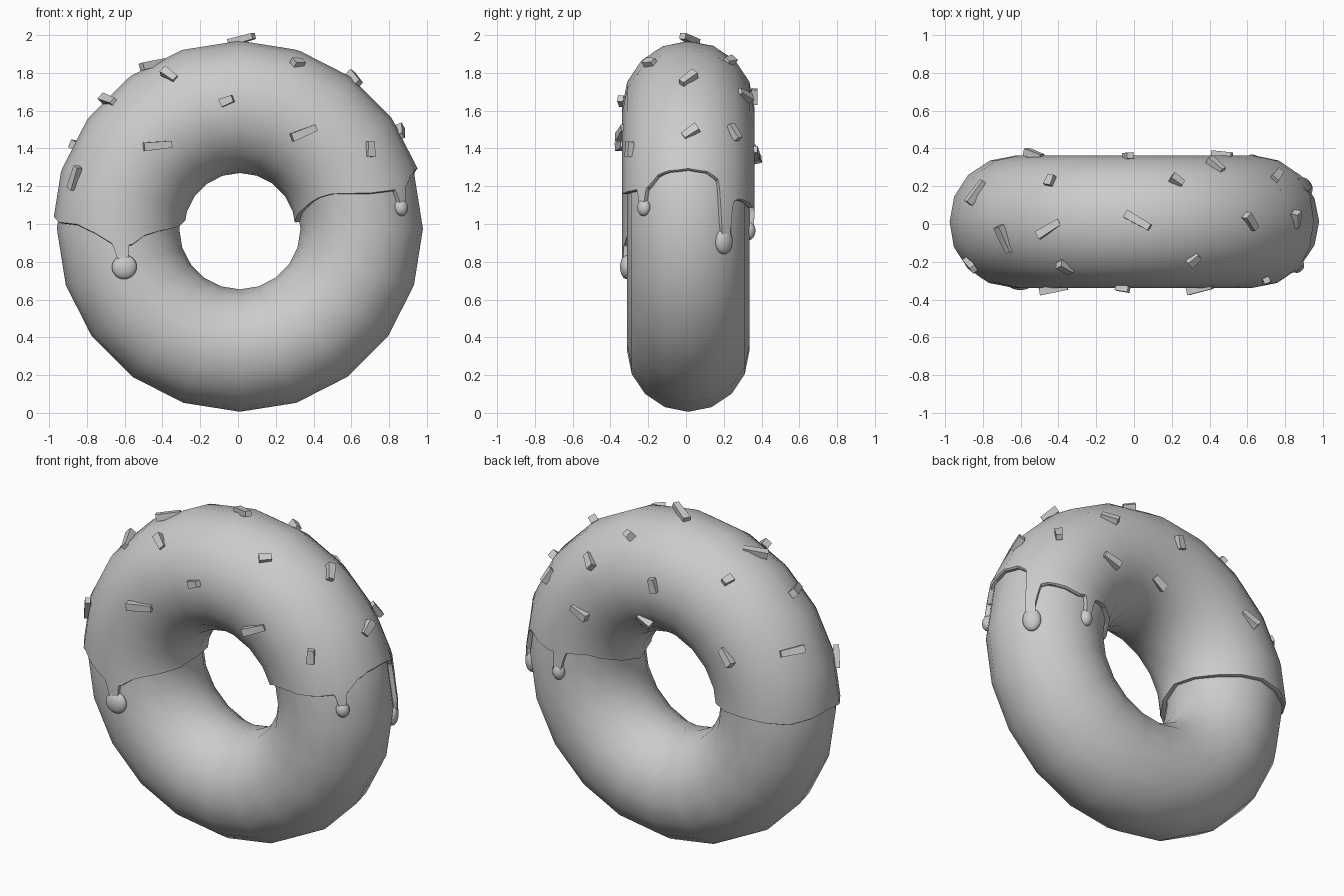
import bpy, bmesh
from math import sin, cos, pi, radians, degrees, asin, acos, floor
from mathutils import Vector, Matrix

if "Cube" in bpy.data.objects:
    bpy.data.objects.remove(bpy.data.objects["Cube"])

C = Vector((0.01, 0.012, 0.975))      # ring centre, axis along y
R, r, OFF = 0.645, 0.324, 0.026       # ring radius, tube radius, icing thickness
NT, NP = 20, 16                       # sides around ring and tube


def normal(t, p):
    return Vector((cos(p) * cos(t), sin(p), cos(p) * sin(t)))


def poly(a, n):
    """Point at angle a on the straight-sided unit n-gon."""
    s = a * n / (2 * pi)
    i = floor(s)
    f = s - i
    a0, a1 = i * 2 * pi / n, (i + 1) * 2 * pi / n
    return (cos(a0) * (1 - f) + cos(a1) * f, sin(a0) * (1 - f) + sin(a1) * f)


def surf(t, p, off=0.0):
    """Point on the faceted ring, raised by off."""
    ct, st = poly(t, NT)
    cp, sp = poly(p, NP)
    d = R + (r + off) * cp
    return C + Vector((d * ct, (r + off) * sp, d * st))


def add_object(name, verts, faces, smooth=True):
    me = bpy.data.meshes.new(name)
    me.from_pydata(verts, [], faces)
    me.update()
    ob = bpy.data.objects.new(name, me)
    bpy.context.collection.objects.link(ob)
    for f in me.polygons:
        f.use_smooth = smooth
    return ob


# Dough ring
verts = [surf(2 * pi * i / NT, 2 * pi * j / NP) for i in range(NT) for j in range(NP)]
faces = [(i * NP + j, i * NP + (j + 1) % NP,
          (i + 1) % NT * NP + (j + 1) % NP, (i + 1) % NT * NP + j)
         for i in range(NT) for j in range(NP)]
dough = add_object("dough", verts, [f[::-1] for f in faces])
bm = bmesh.new()
bm.from_mesh(dough.data)
bmesh.ops.recalc_face_normals(bm, faces=bm.faces)
bm.to_mesh(dough.data)
bm.free()

# Icing edge heights (tube angle, z), and drips (tube angle, z, half width, half height, neck degrees)
RIGHT = [(-180, 1.01), (-156, 1.06), (-124, 1.14), (-111, 1.16), (-78, 1.165), (-58, 1.18),
         (-38, 1.2), (-28, 1.26), (-17, 1.285), (0, 1.295), (17, 1.28), (27, 1.24), (32, 1.15),
         (43, 1.12), (50, 1.135), (58, 1.13), (82, 1.09), (108, 1.1), (120, 1.1), (150, 1.05), (180, 1.01)]
LEFT = [(-180, 1.02), (-150, 0.98), (-130, 0.965), (-113, 0.94), (-100, 0.89), (-84, 0.89),
        (-68, 0.955), (-50, 1.0), (-25, 1.01), (0, 1.04), (45, 1.01), (90, 1.03), (135, 1.01), (180, 1.02)]
DRIPS_R = [(-46, 1.09, 0.038, 0.045, 3), (36, 0.905, 0.052, 0.068, 4), (95, 0.965, 0.037, 0.05, 3)]
DRIPS_L = [(-90, 0.772, 0.066, 0.064, 4)]


def edge_angle(p, table, drips):
    """Ring angle of the icing edge, measured up from horizontal."""
    z = table[-1][1]
    for (p0, z0), (p1, z1) in zip(table, table[1:]):
        if p0 <= p <= p1:
            z = z0 + (z1 - z0) * (p - p0) / (p1 - p0)
            break
    for pd, zd, hw, hh, w in drips:
        f = max(0.0, min(1.0, 1 - (abs(p - pd) - w) / 4))
        z += (zd - z) * f ** 1.7
    return asin((z - C.z) / (R + (r + OFF) * cos(radians(p))))


# Icing shell: columns round the tube, rows from right edge over the top to left edge
COLS, ROWS = 360, 90
verts, norms = [], []
for j in range(COLS):
    pdeg = -180 + 360 * j / COLS
    p = radians(pdeg)
    a = edge_angle(pdeg, RIGHT, DRIPS_R)
    b = pi - edge_angle(pdeg, LEFT, DRIPS_L)
    rows = [(a, -0.015), (a - 0.006, OFF * 0.6)]
    rows += [(a + (b - a) * i / ROWS, OFF) for i in range(ROWS + 1)]
    rows += [(b + 0.006, OFF * 0.6), (b, -0.015)]
    for t, off in rows:
        verts.append(surf(t, p, off))
        norms.append(normal(t, p))
N = ROWS + 5
faces = [(j * N + i, j * N + i + 1, (j + 1) % COLS * N + i + 1, (j + 1) % COLS * N + i)
         for j in range(COLS) for i in range(N - 1)]
e = faces[N // 2]
v0, v1, v2 = (verts[k] for k in e[:3])
if (v1 - v0).cross(v2 - v1).dot(norms[e[0]]) < 0:
    faces = [f[::-1] for f in faces]
icing = add_object("icing", verts, faces)
loop_normals = []
for f in icing.data.polygons:
    rim = any(k % N < 2 or k % N > N - 3 for k in f.vertices)
    for k in f.vertices:
        loop_normals.append(f.normal.copy() if rim else norms[k])
icing.data.normals_split_custom_set(loop_normals)


def place(t, p, off, along):
    """Matrix on the ring surface: z outward, x along the given direction."""
    n = normal(t, p)
    x = (along - n * along.dot(n)).normalized()
    m = Matrix((x, n.cross(x), n)).transposed().to_4x4()
    m.translation = surf(t, p, off)
    return m


# Rounded drip ends
for drips, left in ((DRIPS_R, False), (DRIPS_L, True)):
    for pd, z, hw, hh, w in drips:
        p = radians(pd)
        t = asin((z - C.z) / (R + (r + OFF) * cos(p)))
        t = pi - t if left else t
        bpy.ops.mesh.primitive_uv_sphere_add(segments=24, ring_count=12, radius=1)
        ob = bpy.context.object
        ob.name = "icing_drip"
        ob.matrix_world = place(t, p, 0.003, Vector((-sin(t), 0, cos(t)))) @ \
            Matrix.Diagonal((hh, hw, 0.034, 1))
        bpy.ops.object.shade_smooth()

# Sprinkles: x, tube angle, direction angle, length, seen in front (0) or top (1) view
SPRINKLES = [
    (-.87, -40, 50, .13, 0), (-.43, -93, 5, .15, 0), (-.37, -43, -45, .09, 0), (-.06, -83, 20, .07, 0),
    (.32, -35, 40, .07, 0), (.35, -95, 22, .14, 0), (.71, -61, 88, .08, 0), (-.70, -15, -75, .15, 1),
    (-.46, -6, 30, .14, 1), (.02, 1, -30, .15, 1), (.62, 0, -40, .10, 1), (.87, 2, -40, .09, 1),
    (.76, 43, 50, .09, 1), (.44, 58, -70, .10, 1), (.23, 38, -30, .07, 1), (-.45, 38, 80, .06, 1),
    (-.85, 26, 65, .14, 1), (-.53, 86, 40, .11, 0), (-.03, 80, 75, .08, 0), (.47, 95, 20, .11, 0),
    (.07, 125, 30, .09, 0)]
for k, (x, pd, ang, length, top) in enumerate(SPRINKLES):
    p = radians(pd)
    t = acos((x - C.x) / (R + (r + OFF + 0.01) * cos(p)))
    a = radians(ang)
    along = Vector((cos(a), sin(a), 0)) if top else Vector((cos(a), 0, sin(a)))
    bpy.ops.mesh.primitive_cube_add(size=1)
    ob = bpy.context.object
    ob.name = "sprinkle"
    for v in ob.data.vertices:            # slight taper to one end
        if v.co.x > 0:
            v.co.y *= 0.8
            v.co.z *= 0.8
    tilt = Matrix.Rotation(radians((-14, 8, 16)[k % 3]), 4, 'Y')
    ob.matrix_world = place(t, p, OFF + 0.01, along) @ tilt @ Matrix.Diagonal((length, 0.045, 0.04, 1))
